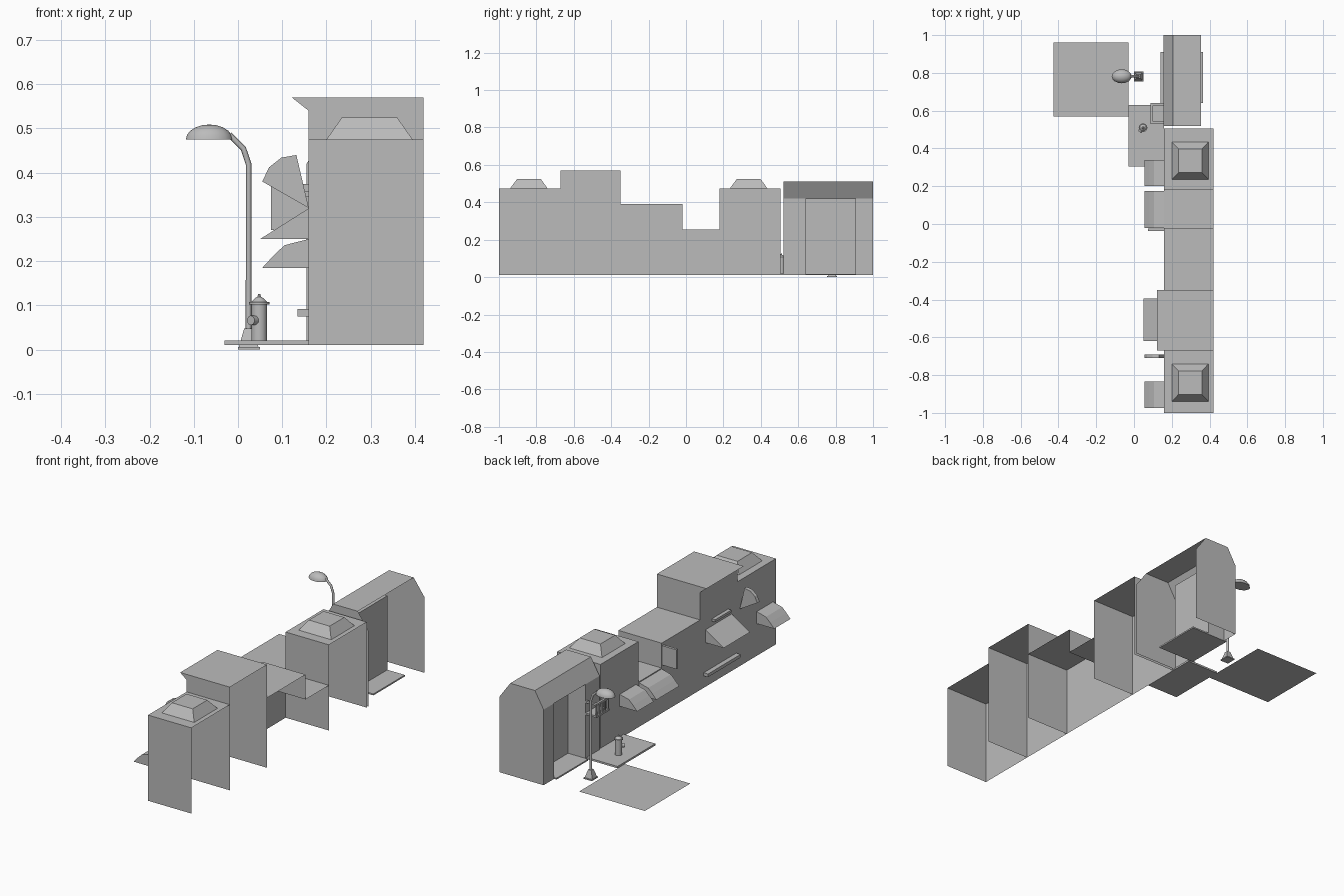
import bpy, bmesh, math
from mathutils import Vector, Matrix

cube = bpy.data.objects.get("Cube")
if cube:
    bpy.data.objects.remove(cube, do_unlink=True)

grey = bpy.data.materials.new("plain grey")
grey.use_nodes = True
grey.diffuse_color = (0.5, 0.5, 0.5, 1)
grey.node_tree.nodes["Principled BSDF"].inputs["Base Color"].default_value = grey.diffuse_color


def finish(name, bm):
    mesh = bpy.data.meshes.new(name)
    bm.to_mesh(mesh)
    bm.free()
    ob = bpy.data.objects.new(name, mesh)
    bpy.context.collection.objects.link(ob)
    mesh.materials.append(grey)
    return ob


def smooth(ob):
    bpy.ops.object.select_all(action='DESELECT')
    ob.select_set(True)
    bpy.context.view_layer.objects.active = ob
    bpy.ops.object.shade_smooth_by_angle(angle=math.radians(40))


def sheets(name, polys):
    """Open shell from a few flat polygons."""
    bm = bmesh.new()
    for poly in polys:
        bm.faces.new([bm.verts.new(p) for p in poly])
    bmesh.ops.remove_doubles(bm, verts=bm.verts[:], dist=0.0005)
    return finish(name, bm)


def frustum(name, x, y, z, inset_x=0, inset_y=0):
    """Box whose top may be inset."""
    bm = bmesh.new()
    bmesh.ops.create_cube(bm, size=1)
    for v in bm.verts:
        top = v.co.z > 0
        sx, sy = (1 if v.co.x > 0 else 0), (1 if v.co.y > 0 else 0)
        v.co = (x[sx] + (1 - 2 * sx) * inset_x * top,
                y[sy] + (1 - 2 * sy) * inset_y * top, z[top])
    return finish(name, bm)


def prism(name, profile, y0, y1):
    """Closed xz profile extruded along y."""
    bm = bmesh.new()
    face = bm.faces.new([bm.verts.new((x, y0, z)) for x, z in profile])
    ext = bmesh.ops.extrude_face_region(bm, geom=[face])
    moved = [g for g in ext["geom"] if isinstance(g, bmesh.types.BMVert)]
    bmesh.ops.translate(bm, verts=moved, vec=(0, y1 - y0, 0))
    bmesh.ops.recalc_face_normals(bm, faces=bm.faces[:])
    return finish(name, bm)


def cone(name, centre, r1, r2, depth, sides=12, axis=(0, 0, 1)):
    bm = bmesh.new()
    turn = Vector((0, 0, 1)).rotation_difference(Vector(axis)).to_matrix().to_4x4()
    bmesh.ops.create_cone(bm, cap_ends=True, segments=sides, radius1=r1, radius2=r2,
                          depth=depth, matrix=Matrix.Translation(centre) @ turn)
    ob = finish(name, bm)
    smooth(ob)
    return ob


F, B, G = 0.16, 0.42, 0.01   # facade plane, open rear plane, ground level


def wall_y(y, z0, z1):
    return [(F, y, z0), (B, y, z0), (B, y, z1), (F, y, z1)]


# Row of buildings, open at the rear and underneath
rows = [(-1, -0.67, 0.475), (-0.67, -0.35, 0.57), (-0.35, -0.02, 0.39),
        (-0.02, 0.18, 0.255), (0.18, 0.505, 0.475)]
for i, (y0, y1, h) in enumerate(rows):
    sheets(f"building_{i + 1}", [
        [(F, y0, G), (F, y0, h), (F, y1, h), (F, y1, G)],
        [(F, y0, h), (B, y0, h), (B, y1, h), (F, y1, h)]])
sheets("dividing_walls", [wall_y(-1, G, 0.475), wall_y(-0.67, G, 0.57), wall_y(-0.35, G, 0.57),
                          wall_y(-0.02, 0.255, 0.39), wall_y(0.18, G, 0.475),
                          wall_y(0.505, G, 0.475)])

# Roof details
for name, y in (("front_skylight", -0.84), ("rear_skylight", 0.335)):
    frustum(name, (0.2, 0.395), (y - 0.1, y + 0.1), (0.475, 0.525), 0.035, 0.037)
prism("cornice", [(F, 0.54), (0.122, 0.57), (F, 0.57)], -0.67, -0.35)

# Awnings
curved = [(F, 0.185), (0.055, 0.185), (0.08, 0.212), (0.105, 0.236), (F, 0.25)]
for name, y0, y1 in (("front_awning", -0.975, -0.835), ("middle_awning", -0.02, 0.175),
                     ("rear_awning", 0.2, 0.34)):
    prism(name, curved, y0, y1)
prism("sloped_awning", [(F + 0.004, 0.25), (0.05, 0.25), (F + 0.004, 0.322)], -0.62, -0.395)

# Signs and ledges on the facade
prism("fan_sign", [(F, 0.32), (0.055, 0.38), (0.07, 0.412), (0.098, 0.434), (0.132, 0.44)],
      -0.71, -0.69)
frustum("hanging_sign", (0.075, F), (-0.038, -0.024), (0.27, 0.375))
frustum("wall_ledge", (0.134, F), (-0.66, -0.38), (0.075, 0.092))
frustum("window_lintel", (0.14, 0.163), (-0.59, -0.45), (0.345, 0.358))

# Gatehouse with chamfered top, open at the rear
A, H, S = 0.155, 0.51, 0.42   # facade plane, top, shoulder height
Y = (0.52, 0.64, 0.91, 1.0)
profile = [(A, G), (A, S), (0.207, H), (0.355, H), (B, S), (B, G)]
gate = [[(x, y, z) for x, z in profile] for y in (Y[0], Y[3])]
gate += [[(x0, Y[0], z0), (x1, Y[0], z1), (x1, Y[3], z1), (x0, Y[3], z0)]
         for (x0, z0), (x1, z1) in zip(profile[1:3], profile[2:4])]
gate += [[(A, a, G), (A, a, S), (A, b, S), (A, b, G)] for a, b in (Y[0:2], Y[2:4])]
sheets("gatehouse", gate)

# Recessed doorway
R = 0.26
sheets("doorway_recess",
       [[(A, y, G), (R, y, G), (R, y, S), (A, y, S)] for y in Y[1:3]]
       + [[(R, Y[1], G), (R, Y[2], G), (R, Y[2], S), (R, Y[1], S)],
          [(A, Y[1], S), (R, Y[1], S), (R, Y[2], S), (A, Y[2], S)]])
frustum("doorway_floor", (0.14, 0.365), Y[1:3], (G, 0.018))

# Small railed balcony beside the gatehouse
bx, by = (0.088, 0.156), (0.53, 0.64)
frustum("balcony_floor", bx, by, (0.255, 0.265))
for name, x, y in (("balcony_outer_rail", (bx[0], bx[0] + 0.012), by),
                   ("balcony_front_rail", bx, (by[0], by[0] + 0.012)),
                   ("balcony_rear_rail", bx, (by[1] - 0.012, by[1]))):
    frustum(name, x, y, (0.32, 0.33))
for i in range(5):
    y = by[0] + 0.006 + i * 0.0245
    frustum(f"balcony_bar_{i + 1}", (0.09, 0.098), (y - 0.004, y + 0.004), (0.265, 0.32))

# Ground pieces
frustum("pavement", (-0.03, F), (0.305, 0.63), (G, 0.02))
sheets("ground_plate", [[(-0.425, 0.57, G), (-0.03, 0.57, G), (-0.03, 0.96, G), (-0.425, 0.96, G)]])

# Street lamp
frustum("lamp_plate", (0, 0.05), (0.755, 0.808), (0, 0.006))
frustum("lamp_base", (0.002, 0.046), (0.76, 0.803), (0.006, 0.048), 0.012, 0.012)
path = [(0.024, 0.04), (0.024, 0.42), (0.012, 0.455), (-0.02, 0.486)]
curve = bpy.data.curves.new("lamp_pole", 'CURVE')
curve.dimensions = '3D'
curve.bevel_depth = 0.0065
curve.bevel_resolution = 1
spline = curve.splines.new('POLY')
spline.points.add(len(path) - 1)
for point, (x, z) in zip(spline.points, path):
    point.co = (x, 0.782, z, 1)
curve.materials.append(grey)
bpy.context.collection.objects.link(bpy.data.objects.new("lamp_pole", curve))

bm = bmesh.new()
bmesh.ops.create_uvsphere(bm, u_segments=16, v_segments=10, radius=1)
bmesh.ops.bisect_plane(bm, geom=bm.verts[:] + bm.edges[:] + bm.faces[:], plane_co=(0, 0, 0),
                       plane_no=(0, 0, -1), clear_outer=True)
bmesh.ops.holes_fill(bm, edges=[e for e in bm.edges if e.is_boundary])
bmesh.ops.transform(bm, verts=bm.verts[:], matrix=Matrix.Translation((-0.065, 0.782, 0.475))
                    @ Matrix.Diagonal((0.053, 0.037, 0.034, 1)))
smooth(finish("lamp_head", bm))

# Fire hydrant
hx, hy = 0.048, 0.51
cone("hydrant_body", (hx, hy, 0.061), 0.018, 0.018, 0.084)
cone("hydrant_rim", (hx, hy, 0.105), 0.023, 0.023, 0.006)
cone("hydrant_cap", (hx, hy, 0.113), 0.019, 0.006, 0.012)
cone("hydrant_knob", (hx, hy, 0.122), 0.005, 0.003, 0.008, 6)
cone("hydrant_nozzle", (hx - 0.012, hy - 0.014, 0.066), 0.011, 0.011, 0.022, 10, (-1, -1.2, 0))
